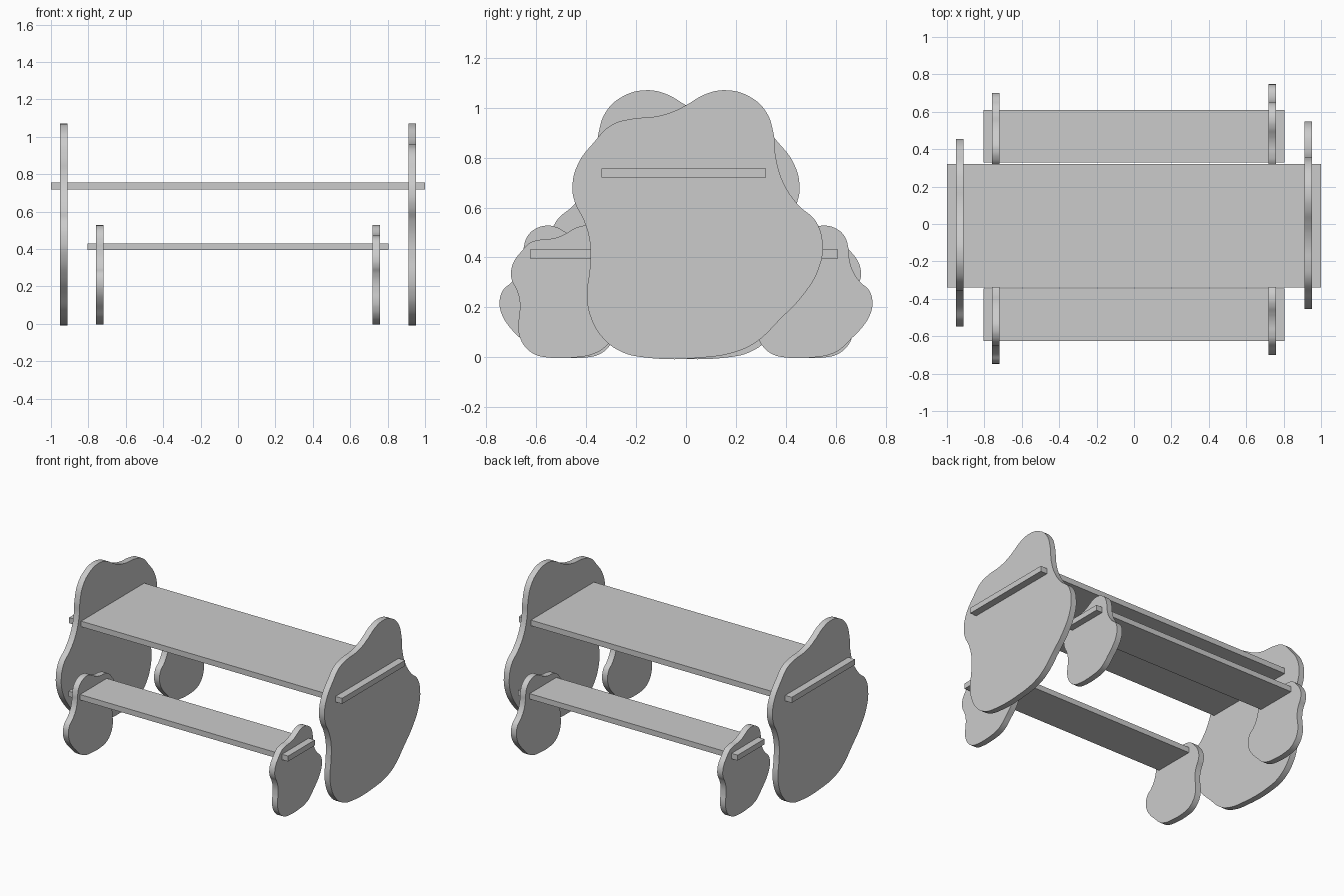
import bpy
import math
from mathutils import Matrix, Vector

cube = bpy.data.objects.get("Cube")
if cube:
    bpy.data.objects.remove(cube, do_unlink=True)

GREY = (0.6, 0.6, 0.6, 1.0)
mat = bpy.data.materials.new("plain grey")
mat.use_nodes = True
mat.diffuse_color = GREY
mat.node_tree.nodes["Principled BSDF"].inputs["Base Color"].default_value = GREY

THICK = 0.04

# Wavy leg panel outline as (y, z), clockwise from the top notch
OUTLINE = [
    (0.0, 1.01), (0.08, 1.055), (0.16, 1.07), (0.25, 1.047), (0.32, 0.985),
    (0.352, 0.89), (0.36, 0.8), (0.39, 0.7), (0.45, 0.61), (0.52, 0.545),
    (0.548, 0.45), (0.53, 0.35), (0.47, 0.25), (0.38, 0.155), (0.28, 0.06),
    (0.2, 0.022), (0.08, 0.0), (-0.17, 0.0), (-0.265, 0.025), (-0.34, 0.085),
    (-0.385, 0.17), (-0.397, 0.25), (-0.385, 0.36), (-0.385, 0.46),
    (-0.41, 0.55), (-0.445, 0.62), (-0.455, 0.69), (-0.43, 0.78),
    (-0.37, 0.86), (-0.3, 0.93), (-0.22, 0.955), (-0.12, 0.965), (-0.05, 0.985),
]


def panel_mesh(name, scale):
    """Extruded smooth outline standing in the yz plane."""
    curve = bpy.data.curves.new(name, "CURVE")
    curve.dimensions = "2D"
    curve.fill_mode = "BOTH"
    curve.extrude = THICK / 2
    curve.resolution_u = 6
    spline = curve.splines.new("BEZIER")
    spline.bezier_points.add(len(OUTLINE) - 1)
    spline.use_cyclic_u = True
    for point, (y, z) in zip(spline.bezier_points, OUTLINE):
        point.co = Vector((y, z, 0)) * scale
        point.handle_left_type = point.handle_right_type = "AUTO"
    helper = bpy.data.objects.new(name + "_outline", curve)
    bpy.context.collection.objects.link(helper)
    bpy.context.view_layer.update()
    deps = bpy.context.evaluated_depsgraph_get()
    mesh = bpy.data.meshes.new_from_object(helper.evaluated_get(deps))
    bpy.data.objects.remove(helper, do_unlink=True)
    # local x -> world y, local y -> world z, extrusion -> world x
    mesh.transform(Matrix(((0, 0, 1, 0), (1, 0, 0, 0), (0, 1, 0, 0), (0, 0, 0, 1))))
    mesh.materials.clear()
    mesh.materials.append(mat)
    return mesh


def add_leg(name, scale, x, y, turned):
    obj = bpy.data.objects.new(name, panel_mesh(name, scale))
    bpy.context.collection.objects.link(obj)
    obj.location = (x, y, 0)
    obj.rotation_euler.z = math.pi if turned else 0
    bpy.ops.object.select_all(action="DESELECT")
    obj.select_set(True)
    bpy.context.view_layer.objects.active = obj
    bpy.ops.object.shade_smooth_by_angle(angle=math.radians(40))


def add_plank(name, size, location):
    bpy.ops.mesh.primitive_cube_add(size=1, location=location)
    obj = bpy.context.object
    obj.name = name
    obj.scale = size
    bpy.ops.object.transform_apply(location=False, rotation=False, scale=True)
    obj.data.materials.append(mat)


# Table top and benches, their ends passing through the legs
add_plank("table_top", (2.0, 0.66, 0.037), (0, -0.009, 0.738))
for place, sign in (("front", -1), ("back", 1)):
    add_plank(place + "_bench", (1.61, 0.28, 0.036), (0, sign * 0.477 - 0.008, 0.413))

# Each end has one large leg and two small ones; the right end is turned about
for side, sign in (("left", 1), ("right", -1)):
    add_leg("table_leg_" + side, 1.0, sign * 0.932, 0, sign < 0)
    for place, depth in (("front", -0.477), ("back", 0.477)):
        add_leg(place + "_bench_leg_" + side, 0.493, sign * 0.74, depth, sign < 0)
